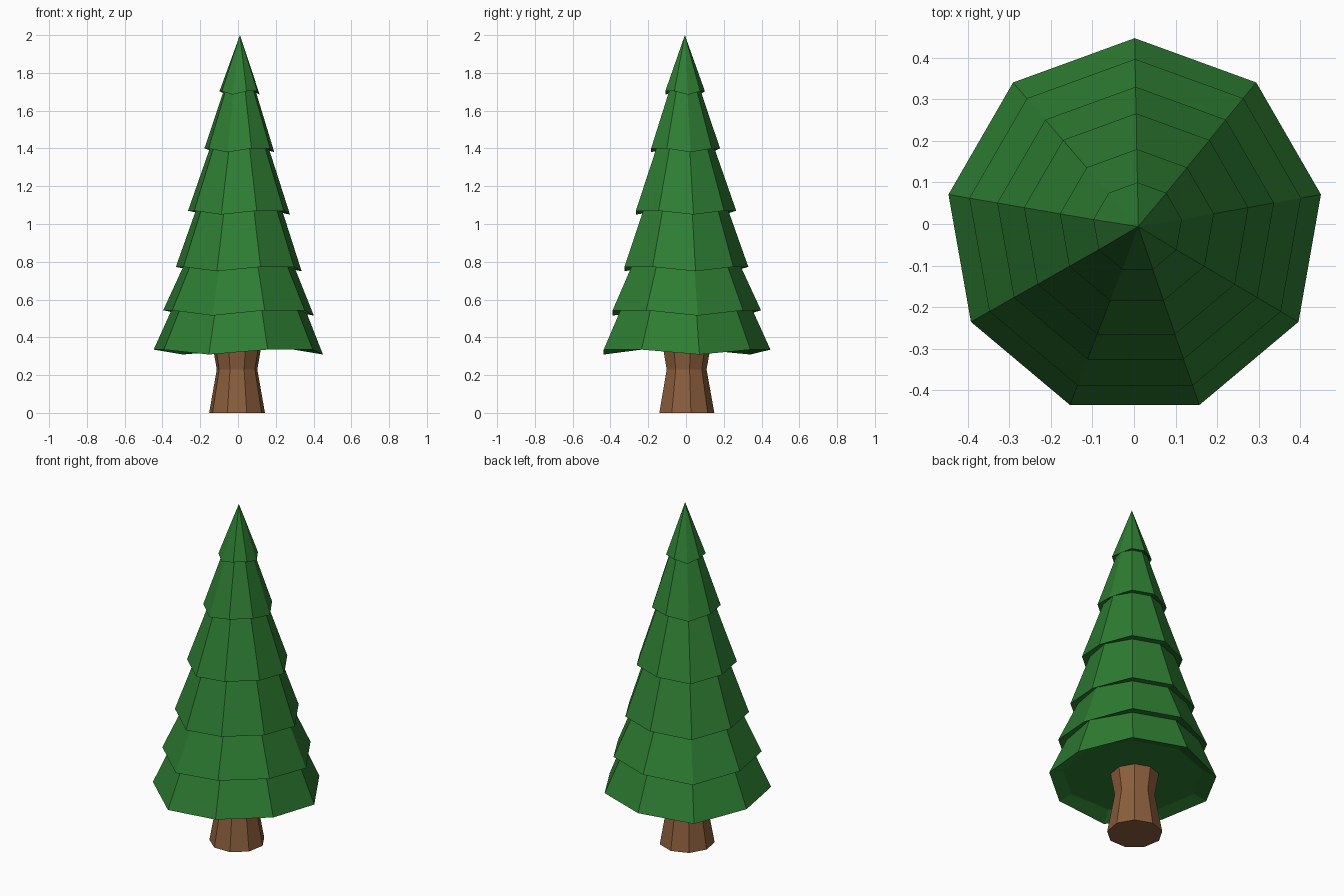
import bpy, bmesh, math

if "Cube" in bpy.data.objects:
    bpy.data.objects.remove(bpy.data.objects["Cube"])

SIDES = 9


def material(name, rgb):
    m = bpy.data.materials.new(name)
    m.diffuse_color = (*rgb, 1.0)
    m.use_nodes = True
    m.node_tree.nodes["Principled BSDF"].inputs["Base Color"].default_value = m.diffuse_color
    return m


def ring(bm, r, z, cx=0.0, cy=0.0, wave=0.0):
    """Nine-sided ring; wave makes every third corner droop."""
    verts = []
    for i in range(SIDES):
        a = math.radians(10 + 360 / SIDES * i)
        dz = -wave * math.cos(3 * (a - math.radians(10)))
        verts.append(bm.verts.new((cx + r * math.cos(a), cy + r * math.sin(a), z + dz)))
    return verts


def bridge(bm, low, high):
    for i in range(SIDES):
        j = (i + 1) % SIDES
        bm.faces.new((low[i], low[j], high[j], high[i]))


def finish(bm, name, mat):
    bmesh.ops.recalc_face_normals(bm, faces=bm.faces)
    me = bpy.data.meshes.new(name)
    bm.to_mesh(me)
    bm.free()
    me.materials.append(mat)
    ob = bpy.data.objects.new(name, me)
    bpy.context.collection.objects.link(ob)
    return ob


green = material("needle green", (0.027, 0.205, 0.032))
brown = material("bark brown", (0.258, 0.112, 0.045))

# Trunk: flared foot, narrow waist, widening into the foliage
bm = bmesh.new()
rings = [ring(bm, r, z, -0.005, 0.0)
         for r, z in ((0.15, 0.0), (0.109, 0.23), (0.132, 0.36), (0.132, 0.40))]
for a, b in zip(rings, rings[1:]):
    bridge(bm, a, b)
bm.faces.new(rings[0][::-1])
bm.faces.new(rings[-1])
finish(bm, "trunk", brown)

# Foliage: six skirts; each is (rim radius, high corner z, low corner z, radius of the notch under it)
tiers = [
    (0.455, 0.335, 0.309, 0.38),
    (0.405, 0.543, 0.515, 0.36),
    (0.338, 0.773, 0.750, 0.298),
    (0.274, 1.070, 1.050, 0.232),
    (0.188, 1.400, 1.380, 0.158),
    (0.108, 1.703, 1.685, 0.086),
]
bm = bmesh.new()
previous = None
for k, (r, high, low, notch) in enumerate(tiers):
    cx, cy = 0.005 * high, -0.008
    inner = ring(bm, notch, high + (0.022 if k == 0 else 0.002), cx, cy)
    rim = ring(bm, r, high - (high - low) / 3, cx, cy, (high - low) * 2 / 3)
    if previous:
        bridge(bm, previous, inner)
    else:
        bm.faces.new(inner[::-1])      # recessed underside
    bridge(bm, inner, rim)
    previous = rim
tip = bm.verts.new((0.01, -0.006, 2.0))
for i in range(SIDES):
    bm.faces.new((previous[i], previous[(i + 1) % SIDES], tip))
finish(bm, "foliage", green)
